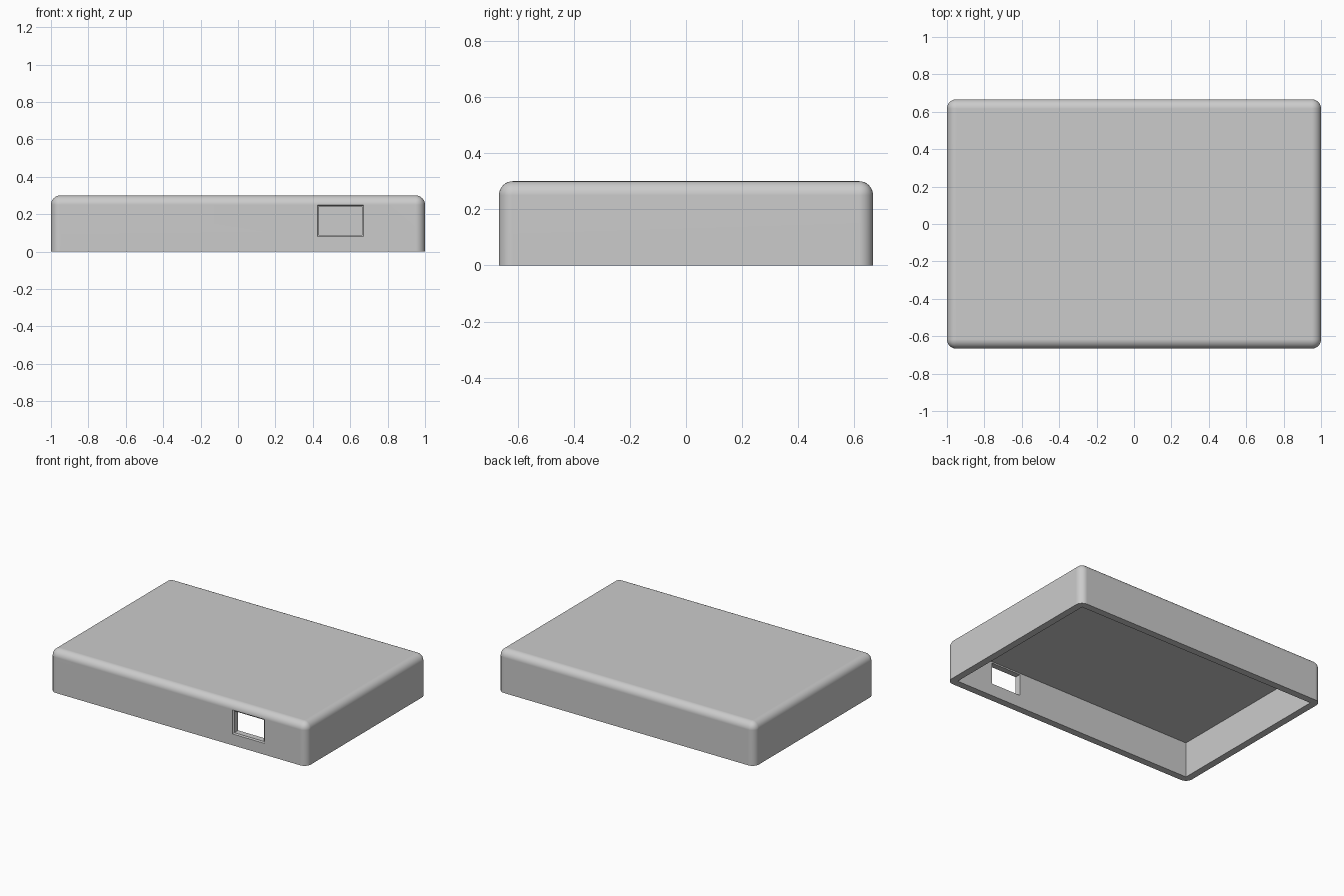
import bpy
import bmesh
import math
from mathutils import Vector

default_cube = bpy.data.objects.get("Cube")
if default_cube:
    bpy.data.objects.remove(default_cube, do_unlink=True)

LENGTH, WIDTH, HEIGHT = 2.0, 4 / 3, 0.3
WALL = 0.05
RADIUS = 0.05

# Single plain grey plastic
grey = bpy.data.materials.new("light_grey_plastic")
grey.use_nodes = True
colour = (0.6, 0.6, 0.6, 1)
grey.diffuse_color = colour
grey.node_tree.nodes["Principled BSDF"].inputs["Base Color"].default_value = colour


def new_object(name, bm):
    bmesh.ops.recalc_face_normals(bm, faces=bm.faces)
    mesh = bpy.data.meshes.new(name)
    bm.to_mesh(mesh)
    bm.free()
    mesh.materials.append(grey)
    obj = bpy.data.objects.new(name, mesh)
    bpy.context.collection.objects.link(obj)
    return obj


def box(low, high):
    low, high = Vector(low), Vector(high)
    bm = bmesh.new()
    bmesh.ops.create_cube(bm, size=1)
    bmesh.ops.scale(bm, verts=bm.verts, vec=high - low)
    bmesh.ops.translate(bm, verts=bm.verts, vec=(low + high) / 2)
    return bm


def cut(target, cutter):
    cutter.hide_render = True
    mod = target.modifiers.new("cut", "BOOLEAN")
    mod.operation = "DIFFERENCE"
    mod.solver = "EXACT"
    mod.object = cutter
    bpy.ops.object.modifier_apply(modifier=mod.name)
    bpy.data.objects.remove(cutter, do_unlink=True)


# Outer shell: top and upright edges rounded, bottom rim left sharp
bm = box((-LENGTH / 2, -WIDTH / 2, 0), (LENGTH / 2, WIDTH / 2, HEIGHT))
round_edges = [e for e in bm.edges if any(v.co.z > HEIGHT / 2 for v in e.verts)]
bmesh.ops.bevel(bm, geom=round_edges, offset=RADIUS, offset_type="OFFSET",
                segments=8, profile=0.5, affect="EDGES")
# Keep the rim exactly on the ground
for v in bm.verts:
    if abs(v.co.z) < 1e-4:
        v.co.z = 0
cover = new_object("enclosure_cover", bm)
bpy.context.view_layer.objects.active = cover
cover.select_set(True)

# Open hollow underneath, with square inner corners
inner_x, inner_y = LENGTH / 2 - WALL, WIDTH / 2 - WALL
cut(cover, new_object("hollow_cutter",
                      box((-inner_x, -inner_y, -0.1), (inner_x, inner_y, HEIGHT - WALL))))

# Port opening in the front wall, flared by a small fillet on the outside
x0, x1, z0, z1 = 0.433, 0.664, 0.088, 0.24
fillet, steps = 0.008, 5
front = -WIDTH / 2
stations = [(front - 0.05, fillet)]
for i in range(steps + 1):
    a = i / steps * math.pi / 2
    stations.append((front + fillet * math.sin(a), fillet * (1 - math.cos(a))))
stations = [(y, fillet - g if y >= front else g) for y, g in stations]
stations.append((front + WALL + 0.03, 0))

bm = bmesh.new()
rings = [[bm.verts.new(p) for p in ((x0 - g, y, z0 - g), (x1 + g, y, z0 - g),
                                    (x1 + g, y, z1 + g), (x0 - g, y, z1 + g))]
         for y, g in stations]
for a, b in zip(rings, rings[1:]):
    for i in range(4):
        j = (i + 1) % 4
        bm.faces.new((a[i], a[j], b[j], b[i]))
bm.faces.new(rings[0])
bm.faces.new(rings[-1])
cut(cover, new_object("port_cutter", bm))

# Smooth fillets while the broad faces stay flat
bpy.ops.object.shade_smooth_by_angle(angle=math.radians(30))
weighted = cover.modifiers.new("flat_face_normals", "WEIGHTED_NORMAL")
weighted.keep_sharp = True
